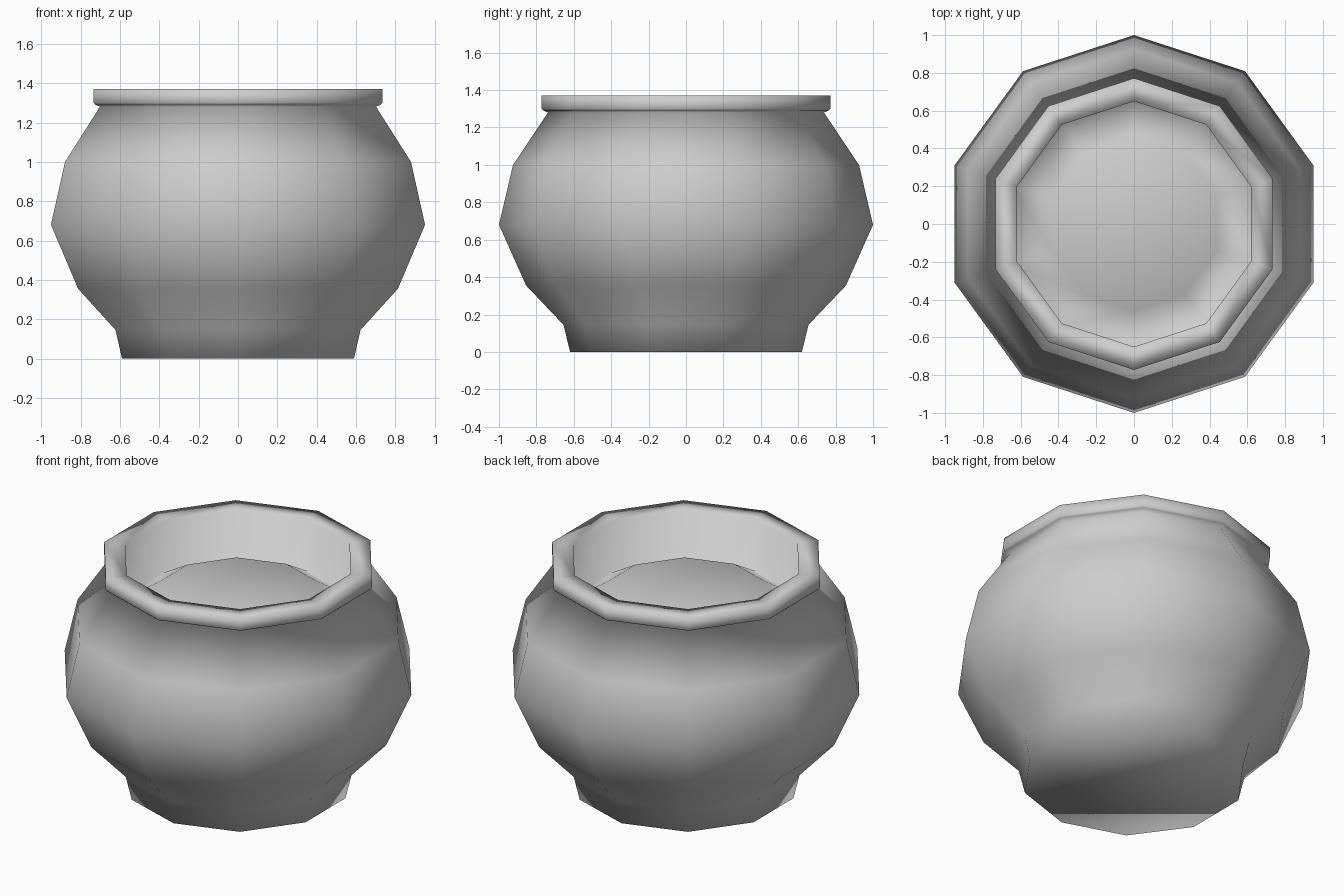
import bpy, bmesh, math
from mathutils import Vector, Matrix

if "Cube" in bpy.data.objects:
    bpy.data.objects.remove(bpy.data.objects["Cube"], do_unlink=True)

SIDES = 10

# Material
clay = bpy.data.materials.new("plain_grey_clay")
clay.use_nodes = True
grey = (0.61, 0.61, 0.61, 1.0)
clay.diffuse_color = grey
clay.node_tree.nodes["Principled BSDF"].inputs["Base Color"].default_value = grey

# Half section (radius, height), from the foot over the rim to the raised filling
section = [
    (0.62, 0.0), (0.655, 0.145),                    # foot
    (0.855, 0.355), (1.0, 0.68), (0.925, 1.0),      # belly
    (0.738, 1.28),                                  # neck
    (0.765, 1.292), (0.772, 1.30), (0.772, 1.37),   # rim
    (0.65, 1.37), (0.69, 1.03),                     # inner wall
    (0.46, 1.167),                                  # raised filling
]


def ring(bm, radius, height):
    """Ring of vertices with one corner facing the front."""
    return [bm.verts.new(Matrix.Rotation(math.tau * i / SIDES, 3, 'Z')
                         @ Vector((0, -radius, height))) for i in range(SIDES)]


def build_pot():
    bm = bmesh.new()
    rings = [ring(bm, r, z) for r, z in section]
    for low, high in zip(rings, rings[1:]):
        for i in range(SIDES):
            j = (i + 1) % SIDES
            bm.faces.new((low[i], low[j], high[j], high[i]))
    # Closed underside and top of the filling
    bm.faces.new(list(reversed(rings[0])))
    bm.faces.new(rings[-1])
    bmesh.ops.recalc_face_normals(bm, faces=bm.faces)
    for face in bm.faces:
        face.smooth = True
    mesh = bpy.data.meshes.new("pot")
    bm.to_mesh(mesh)
    bm.free()
    mesh.materials.append(clay)
    pot = bpy.data.objects.new("pot", mesh)
    bpy.context.collection.objects.link(pot)
    return pot


build_pot()
